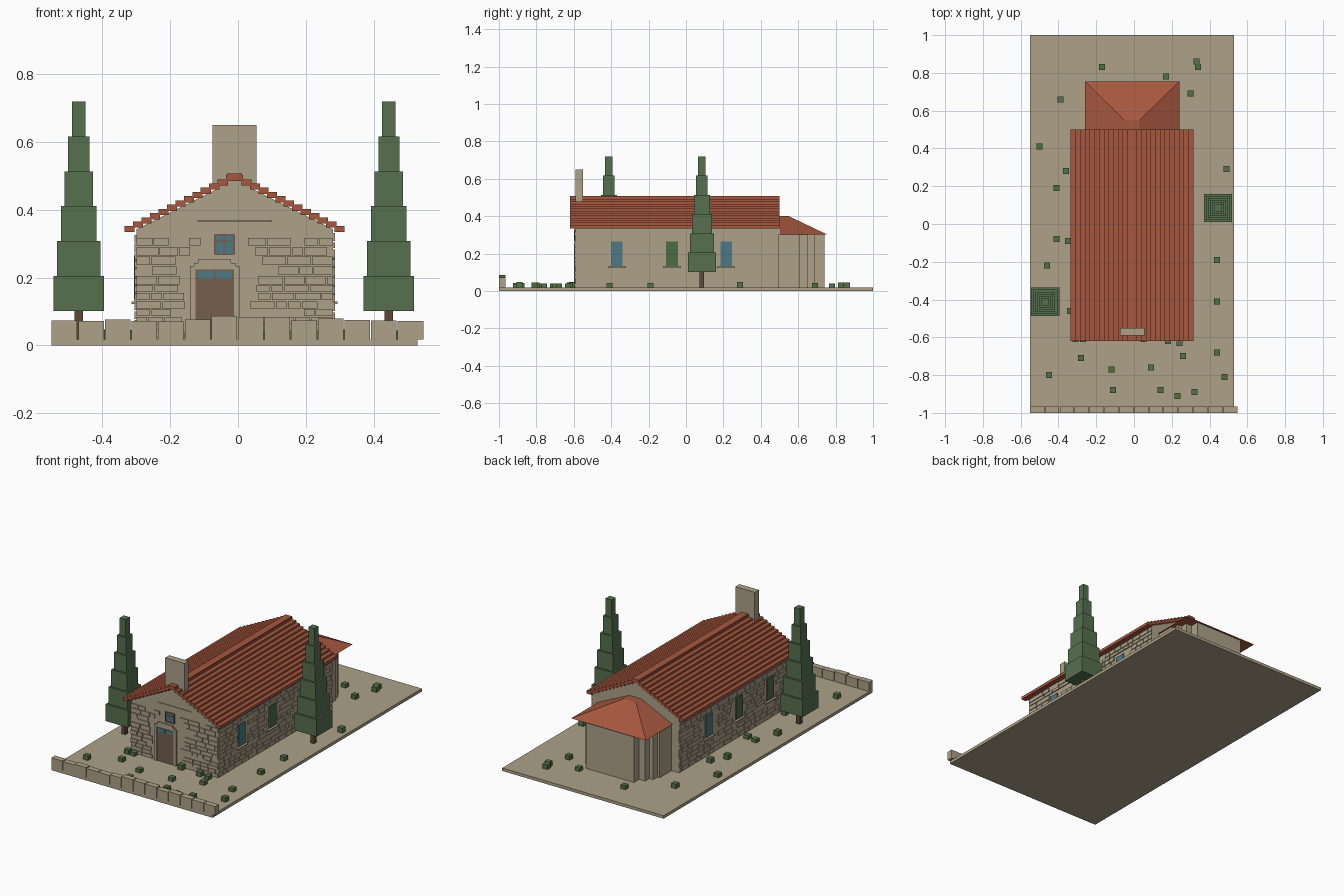
import bpy, bmesh, random
from mathutils import Vector

random.seed(4)
old = bpy.data.objects.get("Cube")
if old:
    bpy.data.objects.remove(old, do_unlink=True)


def material(name, hex_code):
    srgb = [int(hex_code[i:i + 2], 16) / 255 for i in (0, 2, 4)]
    colour = [c / 12.92 if c < 0.04 else ((c + 0.055) / 1.055) ** 2.4 for c in srgb] + [1]
    m = bpy.data.materials.new(name)
    m.use_nodes = True
    m.diffuse_color = colour
    m.node_tree.nodes["Principled BSDF"].inputs["Base Color"].default_value = colour
    return m


STONE = material("sandstone", "ada189")
TILE = material("terracotta", "a6573f")
WOOD = material("door_wood", "755f4f")
GLASS = material("blue_glass", "4f7a84")
GREEN_GLASS = material("green_glass", "4f6c47")
LEAF = material("cypress_green", "56704f")
BUSH = material("bush_green", "50703a")
BARK = material("bark", "5c4737")


def finish(name, bm, mat):
    bmesh.ops.recalc_face_normals(bm, faces=bm.faces[:])
    mesh = bpy.data.meshes.new(name)
    bm.to_mesh(mesh)
    bm.free()
    mesh.materials.append(mat)
    obj = bpy.data.objects.new(name, mesh)
    bpy.context.scene.collection.objects.link(obj)
    return obj


def boxes(name, mat, spans):
    """One object from boxes given as (x0, x1, y0, y1, z0, z1)."""
    bm = bmesh.new()
    for x0, x1, y0, y1, z0, z1 in spans:
        verts = bmesh.ops.create_cube(bm, size=1)["verts"]
        for v in verts:
            v.co = Vector((x1 if v.co.x > 0 else x0,
                           y1 if v.co.y > 0 else y0,
                           z1 if v.co.z > 0 else z0))
    return finish(name, bm, mat)


def extrude_profile(name, mat, points, y0, y1):
    bm = bmesh.new()
    face = bm.faces.new([bm.verts.new((x, y0, z)) for x, z in points])
    new = bmesh.ops.extrude_face_region(bm, geom=[face])["geom"]
    bmesh.ops.translate(bm, vec=(0, y1 - y0, 0),
                        verts=[v for v in new if isinstance(v, bmesh.types.BMVert)])
    return finish(name, bm, mat)


MID, HALF, BASE = -0.01, 0.29, 0.018
LEFT, RIGHT = MID - HALF, MID + HALF
FRONT, BACK = -0.59, 0.495

# Ground slab and low boundary wall
boxes("ground", STONE, [(-0.55, 0.53, -1, 1, 0, BASE)])
pitch = 1.1 / 14
boxes("boundary_wall", STONE, [
    (-0.55 + i * pitch, -0.553 + (i + 1) * pitch, -1, -0.965, BASE,
     random.uniform(0.07, 0.088)) for i in range(14)])

# Nave with gables
extrude_profile("nave", STONE, [(LEFT, BASE), (RIGHT, BASE), (RIGHT, 0.343),
                                (MID, 0.488), (LEFT, 0.343)], FRONT, BACK)

# Stepped rows of roof tiles, mirrored over the ridge
rows = []
step = 0.025
for i in range(13):
    z = 0.335 + i * 0.0125
    for side in (-1, 1):
        xs = sorted((MID + side * (0.325 - i * step),
                     MID + side * max(0, 0.295 - i * step)))
        rows.append((*xs, -0.62, 0.5, z, z + 0.018))
rows.append((MID - 0.022, MID + 0.022, -0.62, 0.5, 0.493, 0.508))
boxes("tile_roof", TILE, rows)

# Bell wall over the front gable
boxes("bell_wall", STONE, [(-0.075, 0.055, -0.59, -0.55, 0.46, 0.65)])


# Random courses of stones standing a little proud of the walls
def courses(start, end, blocked=()):
    z = 0.022
    while z < 0.315:
        h = random.uniform(0.017, 0.026)
        u = start
        while u < end - 0.015:
            w = min(random.uniform(0.03, 0.075), end - u)
            clear = all(u + w < a or u > b or z + h < c or z > d for a, b, c, d in blocked)
            if clear and random.random() < 0.88:
                yield u, u + w, z, z + h
            u += w + 0.004
        z += h + 0.004


PROUD = 0.006
boxes("front_stones", STONE, [
    (a, b, FRONT - PROUD, FRONT, c, d) for a, b, c, d in courses(
        LEFT, RIGHT, [(-0.15, 0.015, 0, 0.26), (-0.1, 0.02, 0.24, 0.35)])])
for name, x, out in (("right", LEFT, -1), ("left", RIGHT, 1)):
    xs = sorted((x, x + out * PROUD))
    openings = [(y - 0.04, y + 0.04, 0.12, 0.275) for y in (-0.37, -0.075, 0.215)]
    boxes(name + "_wall_stones", STONE, [
        (*xs, a, b, c, d) for a, b, c, d in courses(FRONT, BACK, openings)])

    # Side windows with sills
    for i, y in enumerate((-0.37, -0.075, 0.215)):
        blue = i == 2 or (i == 0 and out > 0)
        pane = sorted((x, x + out * 0.007))
        ledge = sorted((x, x + out * 0.014))
        boxes(f"{name}_window_{i}", GLASS if blue else GREEN_GLASS,
              [(*pane, y - 0.031, y + 0.031, 0.135, 0.265)])
        boxes(f"{name}_sill_{i}", STONE, [(*ledge, y - 0.048, y + 0.048, 0.122, 0.13)])

# Door with stepped arch surround and two transom lights
door0, door1 = -0.126, -0.012
boxes("door", WOOD, [(door0, door1, FRONT - 0.005, FRONT, BASE, 0.224)])
boxes("door_lights", GLASS, [(a, a + 0.048, FRONT - 0.008, FRONT, 0.197, 0.22)
                             for a in (door0 + 0.006, door1 - 0.054)])
boxes("door_surround", STONE, [
    (door0 - 0.016, door0, FRONT - 0.009, FRONT, BASE, 0.224),
    (door1, door1 + 0.016, FRONT - 0.009, FRONT, BASE, 0.224)] + [
    (door0 - 0.016 + i * 0.012, door1 + 0.016 - i * 0.012, FRONT - 0.009, FRONT,
     0.224 + i * 0.01, 0.234 + i * 0.01) for i in range(3)])

# Small window over the door, and the gable ledge
boxes("upper_window", GLASS, [(-0.068, -0.012, FRONT - 0.005, FRONT, 0.27, 0.326)])
boxes("upper_window_frame", WOOD, [
    (a, a + 0.005, FRONT - 0.008, FRONT, 0.27, 0.326) for a in (-0.07, -0.043, -0.015)] + [
    (-0.07, -0.01, FRONT - 0.008, FRONT, z, z + 0.004) for z in (0.268, 0.306, 0.324)])
boxes("gable_ledge", STONE, [(-0.12, 0.1, FRONT - 0.005, FRONT, 0.366, 0.371)])

# Apse of stepped wall blocks
boxes("apse", STONE, [(MID - w, MID + w, BACK, y, BASE, 0.302)
                      for w, y in ((0.16, 0.74), (0.2, 0.69), (0.225, 0.65), (0.24, 0.61))])

# Hipped apse roof
bm = bmesh.new()
eave = [bm.verts.new((x, y, 0.302)) for x, y in
        ((-0.26, 0.5), (-0.26, 0.755), (0.24, 0.755), (0.24, 0.5))]
top = [bm.verts.new((x, y, 0.4)) for x, y in
       ((-0.05, 0.5), (-0.05, 0.55), (0.03, 0.55), (0.03, 0.5))]
for i in range(4):
    j = (i + 1) % 4
    bm.faces.new((eave[i], eave[j], top[j], top[i]))
bm.faces.new(eave)
bm.faces.new(top)
finish("apse_roof", bm, TILE)

# Tiered cypress trees
for name, x, y in (("right", -0.47, -0.412), ("left", 0.445, 0.085)):
    boxes(name + "_trunk", BARK, [(x - 0.012, x + 0.012, y - 0.012, y + 0.012, BASE, 0.11)])
    tiers = []
    for i in range(6):
        r = 0.075 - i * 0.011
        z = 0.102 + i * 0.103
        tiers.append((x - r, x + r, y - r, y + r, z, z + 0.103))
    boxes(name + "_cypress", LEAF, tiers)

# Scattered bushes, placed in hundredths
spots = [(-17, 83), (33, 86), (34, 83), (17, 78), (30, 69), (-39, 66), (-50, 41), (-36, 28),
         (-41, 19), (49, 29), (-41, -8), (-35, -9), (-46, -22), (44, -19), (44, -41),
         (-34, -46), (44, -68), (26, -70), (-28, -71), (9, -76), (-12, -77), (-45, -80),
         (48, -81), (-11, -88), (14, -88), (32, -89), (23, -91), (24, -63), (-31, -61),
         (-27, -61), (5, -61), (18, -62)]
for n, mat in enumerate((BUSH, LEAF)):
    boxes(f"bushes_{n}", mat, [
        (x / 100 - 0.016, x / 100 + 0.016, y / 100 - 0.016, y / 100 + 0.016, BASE,
         random.uniform(0.036, 0.05)) for x, y in spots[n::2]])
